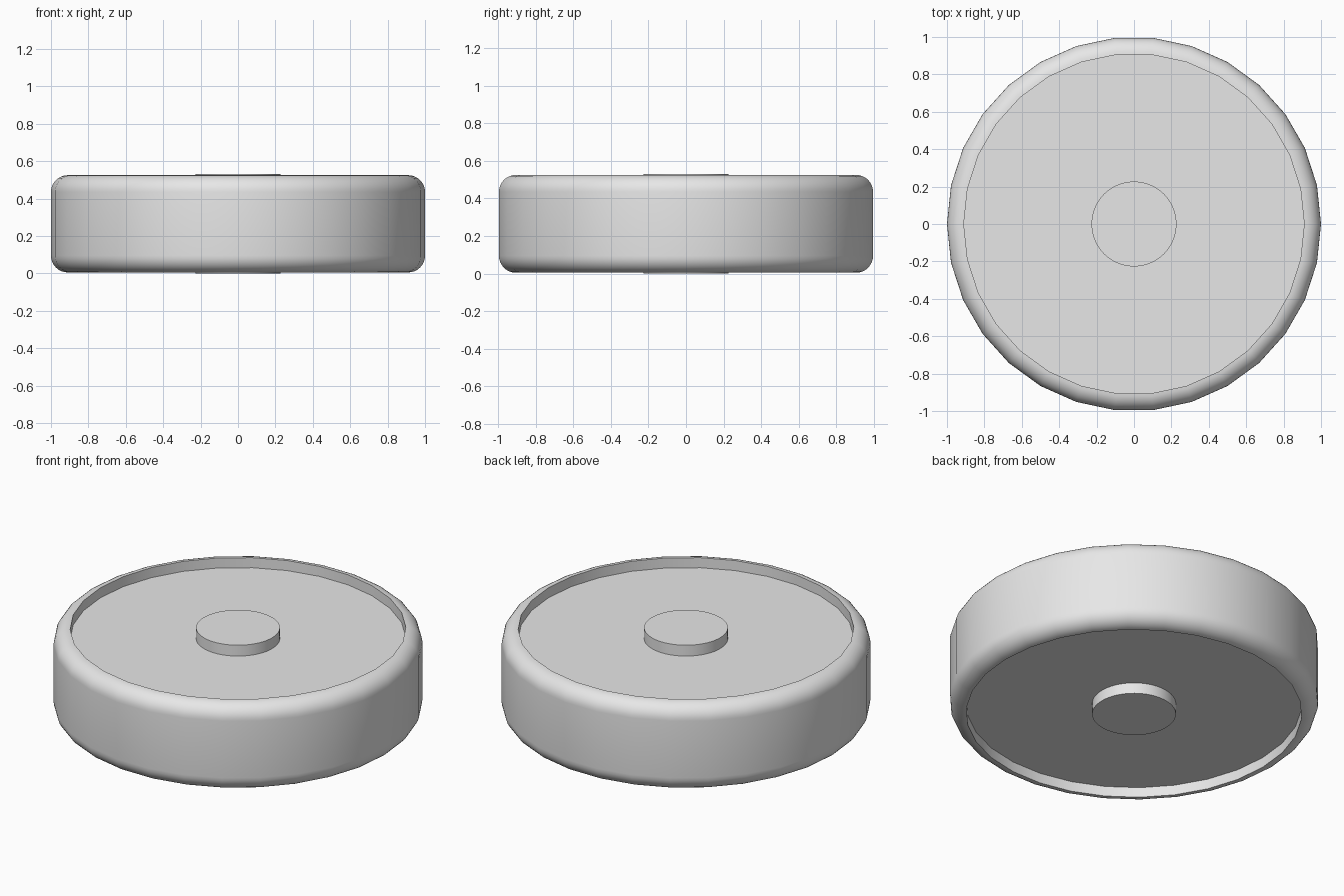
import bpy
import bmesh
from math import cos, sin, pi, tau, radians

cube = bpy.data.objects.get("Cube")
if cube:
    bpy.data.objects.remove(cube, do_unlink=True)

HEIGHT = 0.53
RIM_LOW = 0.005
RECESS = 0.065
RADIUS = 1.0
FILLET = 0.09
HUB_RADIUS = 0.227

grey = bpy.data.materials.new("light grey")
grey.use_nodes = True
grey.diffuse_color = (0.8, 0.8, 0.8, 1)
shader = next(n for n in grey.node_tree.nodes if n.type == "BSDF_PRINCIPLED")
shader.inputs["Base Color"].default_value = grey.diffuse_color


def lathe(name, profile, sides):
    """Turn an (r, z) profile, listed bottom to top, into a closed solid."""
    bm = bmesh.new()
    rings = [[bm.verts.new((r * cos(tau * i / sides), r * sin(tau * i / sides), z))
              for i in range(sides)] for r, z in profile]
    for low, high in zip(rings, rings[1:]):
        for i in range(sides):
            j = (i + 1) % sides
            bm.faces.new((low[i], low[j], high[j], high[i]))
    bm.faces.new(rings[0][::-1])
    bm.faces.new(rings[-1])
    mesh = bpy.data.meshes.new(name)
    bm.to_mesh(mesh)
    bm.free()
    mesh.materials.append(grey)
    obj = bpy.data.objects.new(name, mesh)
    bpy.context.collection.objects.link(obj)
    bpy.ops.object.select_all(action="DESELECT")
    obj.select_set(True)
    bpy.context.view_layer.objects.active = obj
    bpy.ops.object.shade_smooth_by_angle(angle=radians(30))
    return obj


# Wheel body: recessed floor, inner wall and rounded shoulder, mirrored in height
inner = RADIUS - FILLET
lower = [(inner, RECESS)]
for step in range(9):
    a = pi / 2 * step / 8
    lower.append((inner + FILLET * sin(a), RIM_LOW + FILLET * (1 - cos(a))))
upper = [(r, HEIGHT - z) for r, z in reversed(lower)]
lathe("wheel_body", lower + upper, 30)

# Hub bosses standing out of both recesses
for name, z0, z1 in (("lower_hub", 0, RECESS), ("upper_hub", HEIGHT - RECESS, HEIGHT)):
    lathe(name, [(HUB_RADIUS, z0), (HUB_RADIUS, z1)], 64)
